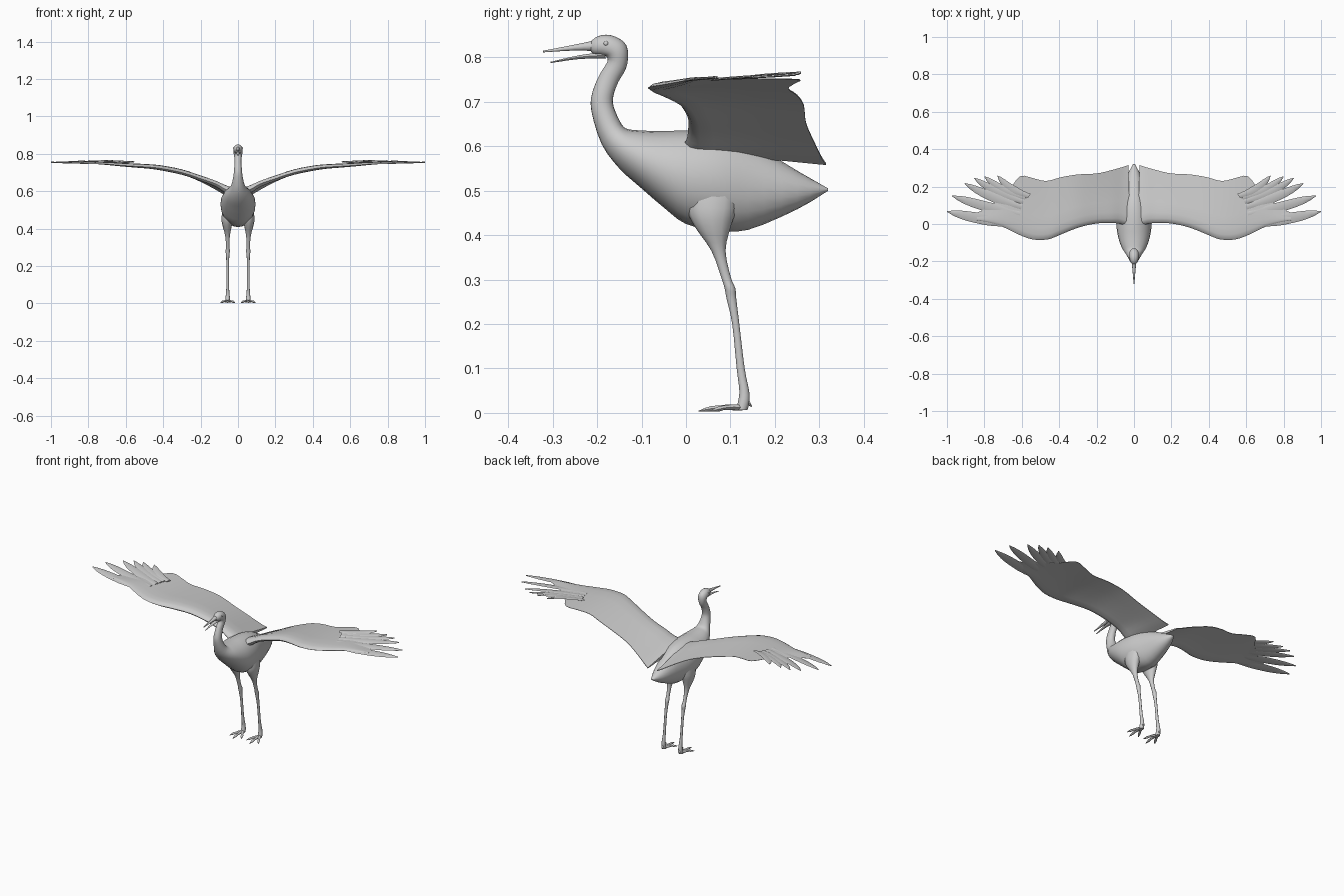
import bpy, bmesh, math
from mathutils import Vector

cube = bpy.data.objects.get("Cube")
if cube:
    bpy.data.objects.remove(cube)

grey = bpy.data.materials.new("pale grey")
grey.use_nodes = True
tone = (0.6, 0.6, 0.6, 1)
grey.diffuse_color = tone
grey.node_tree.nodes["Principled BSDF"].inputs["Base Color"].default_value = tone


def resample(rows, steps):
    """Smooth curve through rows of numbers."""
    out = []
    for i in range(len(rows) - 1):
        p = [rows[max(0, min(len(rows) - 1, i + k))] for k in (-1, 0, 1, 2)]
        for s in range(steps):
            t = s / steps
            out.append([b + 0.5 * t * (c - a + t * (2*a - 5*b + 4*c - d + t * (3*(b - c) + d - a)))
                        for a, b, c, d in zip(*p)])
    return out + [list(rows[-1])]


def skin(name, rings, mirror=False):
    """Join rings of points into a closed, smooth surface."""
    bm = bmesh.new()
    loops = [[bm.verts.new(p) for p in ring] for ring in rings]
    n = len(loops[0])
    for a, b in zip(loops, loops[1:]):
        for i in range(n):
            j = (i + 1) % n
            bm.faces.new((a[i], a[j], b[j], b[i]))
    bm.faces.new(loops[0])
    bm.faces.new(loops[-1])
    bmesh.ops.recalc_face_normals(bm, faces=bm.faces)
    mesh = bpy.data.meshes.new(name)
    bm.to_mesh(mesh)
    bm.free()
    obj = bpy.data.objects.new(name, mesh)
    bpy.context.collection.objects.link(obj)
    mesh.materials.append(grey)
    if mirror:
        obj.modifiers.new("Mirror", 'MIRROR')
    bpy.ops.object.select_all(action='DESELECT')
    obj.select_set(True)
    bpy.context.view_layer.objects.active = obj
    bpy.ops.object.shade_smooth_by_angle(angle=math.radians(50))
    return obj


def oval(centre, a, b, n):
    centre, a, b = Vector(centre), Vector(a), Vector(b)
    return [centre + a * math.cos(math.tau * i / n) + b * math.sin(math.tau * i / n) for i in range(n)]


def profile_loft(name, rows, steps, n):
    """Rows: top y, top z, bottom y, bottom z, half width."""
    skin(name, [oval((0, (ty + by) / 2, (tz + bz) / 2), (w, 0, 0), (0, (ty - by) / 2, (tz - bz) / 2), n)
                for ty, tz, by, bz, w in resample(rows, steps)])


# Body, neck and head in one sweep from the tail
profile_loft("body", [
    (.32, .505, .32, .50, .005), (.25, .545, .25, .458, .04), (.14, .61, .14, .412, .07),
    (.07, .63, .07, .411, .088), (0, .635, 0, .425, .094), (-.06, .634, -.05, .462, .088),
    (-.11, .636, -.10, .505, .074), (-.135, .64, -.15, .55, .056), (-.148, .655, -.19, .605, .036),
    (-.163, .69, -.213, .68, .024), (-.163, .715, -.211, .72, .021), (-.152, .745, -.195, .76, .018),
    (-.135, .775, -.177, .79, .02), (-.13, .81, -.18, .802, .024), (-.14, .835, -.19, .804, .025),
    (-.17, .85, -.197, .805, .024), (-.197, .848, -.207, .807, .019), (-.213, .837, -.214, .813, .011)], 3, 20)

# Open beak
profile_loft("upper_beak", [(-.20, .84, -.20, .813, .013), (-.25, .829, -.25, .815, .008),
                            (-.322, .815, -.322, .811, .002)], 3, 10)
profile_loft("lower_beak", [(-.185, .812, -.18, .797, .014), (-.24, .805, -.24, .796, .008),
                            (-.305, .79, -.305, .787, .002)], 3, 10)

# Eyes
skin("eyes", [oval((.021 + .005 * math.sin(t), -.18, .831),
                   (0, .006 * math.cos(t), 0), (0, 0, .006 * math.cos(t)), 10)
              for t in (0, .5, 1, 1.4)], True)

# Wings: front x, y, z, back x, y, z, half thickness
AIRFOIL = [(0, 0), (.03, .6), (.09, .95), (.2, 1.1), (.4, .85), (.7, .45), (1, .08),
           (1, -.08), (.7, -.05), (.4, -.15), (.2, -.45), (.09, -.65), (.03, -.5)]
wing = [
    (.02, -.02, .59, .03, .315, .56, .03), (.07, 0, .612, .06, .305, .575, .026),
    (.12, .005, .64, .12, .288, .61, .02), (.2, .003, .668, .2, .27, .652, .018),
    (.3, -.02, .70, .3, .265, .692, .017), (.4, -.06, .72, .39, .25, .715, .016),
    (.46, -.082, .728, .47, .23, .73, .014), (.54, -.083, .733, .54, .245, .742, .012),
    (.62, -.055, .738, .61, .255, .75, .01), (.7, -.016, .745, .67, .18, .752, .008),
    (.78, .008, .75, .76, .10, .752, .005), (.84, .02, .752, .84, .06, .753, .003)]
rings = []
for r in resample(wing, 3):
    front, back = Vector(r[:3]), Vector(r[3:6])
    rings.append([front.lerp(back, c) + Vector((0, 0, h * r[6])) for c, h in AIRFOIL])
skin("wings", rings, True)

# Spread flight feathers: base x, y, tip x, y, bend, half width
feathers = [(.62, .0, 1.0, .067, -.006, .03), (.61, .05, .973, .15, -.006, .027),
            (.60, .09, .905, .217, -.01, .025), (.59, .12, .855, .246, -.013, .023),
            (.58, .14, .80, .254, -.016, .022), (.56, .15, .73, .258, -.018, .022)]
for k, (bx, by, tx, ty, bend, half) in enumerate(feathers):
    base = Vector((bx, by, .747 + .002 * k))
    tip = Vector((tx, ty, .755 + .002 * k))
    side = Vector((by - ty, tx - bx, 0)).normalized()
    rings = []
    for s in range(11):
        t = s / 10
        width = half * min(1, .6 + t) * max(.03, 1 - t ** 5) ** .8
        centre = base.lerp(tip, t) + side * bend * 4 * t * (1 - t)
        rings.append(oval(centre, side * width + Vector((0, 0, width * .12)), (0, 0, .003), 8))
    skin(f"flight_feather_{k + 1}", rings, True)

# Legs: x, y, z, half width, half depth
leg = [(.05, .06, .52, .03, .06), (.055, .058, .46, .033, .056), (.058, .06, .42, .026, .041),
       (.056, .073, .365, .013, .016), (.055, .09, .305, .009, .011), (.055, .099, .28, .012, .012),
       (.055, .102, .258, .009, .011), (.055, .112, .2, .007, .008), (.055, .123, .1, .007, .009),
       (.055, .131, .05, .01, .011), (.055, .13, .025, .012, .013), (.055, .125, .006, .012, .013)]
skin("legs", [oval((x, y, z), (w, 0, 0), (0, d, 0), 12) for x, y, z, w, d in resample(leg, 3)], True)

# Toes reach forward and out, with one short toe behind
toes = [("middle_toe", .056, .028, .004), ("outer_toe", .094, .055, .004),
        ("inner_toe", .016, .055, .004), ("hind_toe", .055, .149, .014)]
for name, tx, ty, tz in toes:
    start = Vector((.055, .125, .03 if name == "hind_toe" else .012))
    end = Vector((tx, ty, tz))
    side = Vector((start.y - end.y, end.x - start.x, 0)).normalized()
    rings = []
    for t, size in ((0, .009), (.3, .008), (.55, .006), (.7, .0075), (.85, .005), (1, .001)):
        p = start.lerp(end, t)
        p.z = max(p.z + .004 * math.sin(math.pi * t), size * .8)
        rings.append(oval(p, side * size, (0, 0, size * .8), 8))
    skin(name + "s", rings, True)
